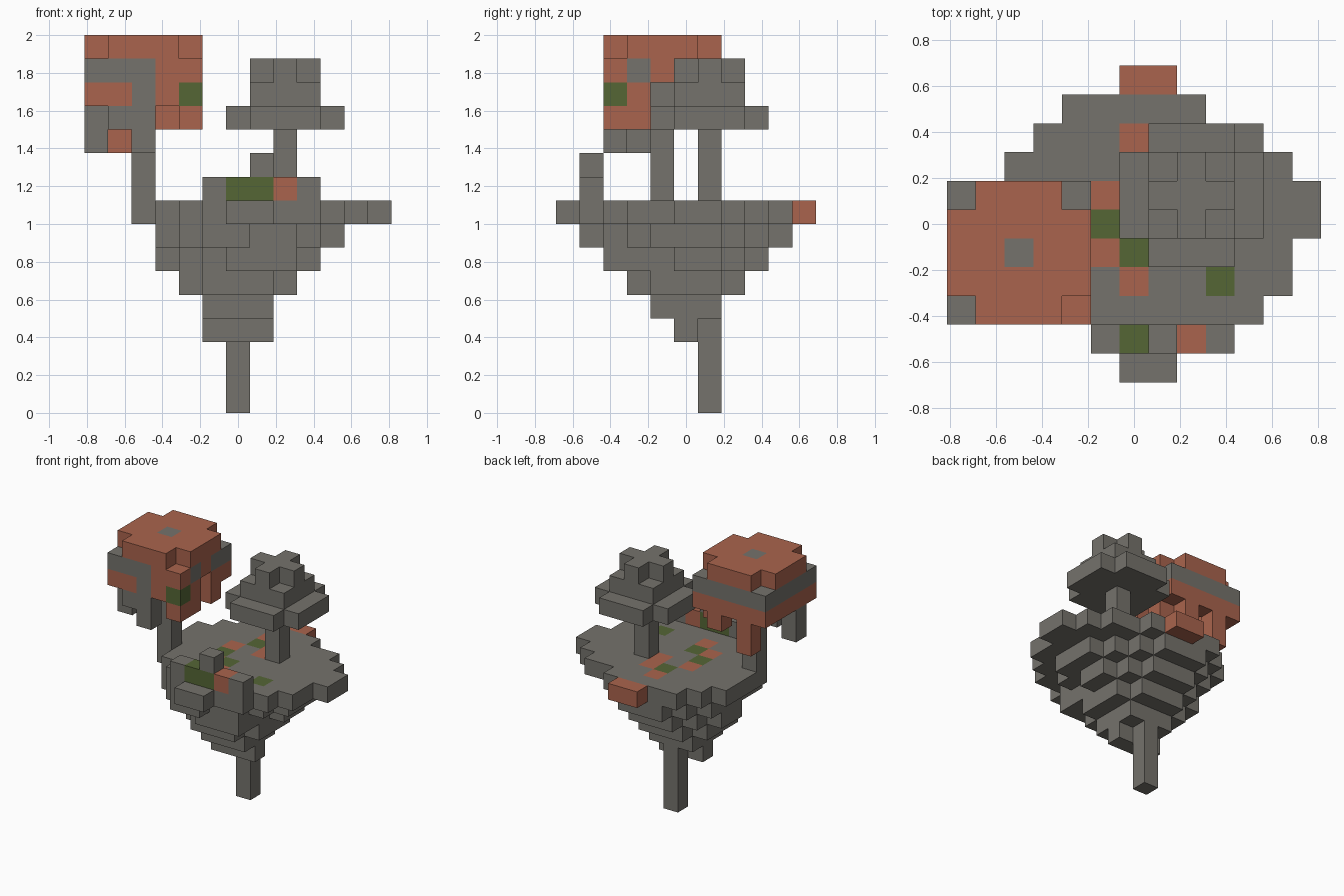
import bpy, bmesh
from mathutils import Vector

cube = bpy.data.objects.get("Cube")
if cube:
    bpy.data.objects.remove(cube, do_unlink=True)

V = 0.125                                   # block size
ORIGIN = Vector((-6.5, -5.5, 0)) * V
STONE, RUST, MOSS = range(3)


def material(name, rgb):
    m = bpy.data.materials.new(name)
    m.use_nodes = True
    m.diffuse_color = (*rgb, 1)
    bsdf = next(n for n in m.node_tree.nodes if n.type == 'BSDF_PRINCIPLED')
    bsdf.inputs["Base Color"].default_value = (*rgb, 1)
    return m


materials = [material("stone grey", (0.178, 0.17, 0.15)),
             material("rust orange", (0.40, 0.127, 0.075)),
             material("moss green", (0.09, 0.133, 0.036))]


def box(part, xs, ys, zs, colour=STONE):
    """Fill an inclusive range of blocks."""
    for x in range(xs[0], xs[-1] + 1):
        for y in range(ys[0], ys[-1] + 1):
            for z in range(zs[0], zs[-1] + 1):
                part[x, y, z] = colour


def rows(part, z, first_y, spans):
    """One layer, given as a first and last block for each row."""
    for dy, (a, b) in enumerate(spans):
        box(part, (a, b), (first_y + dy,), (z,))


def trim_corners(part, x0, x1, y0, y1, z):
    for x in (x0, x1):
        for y in (y0, y1):
            part.pop((x, y, z))


def paint(part, colour, *cells):
    for c in cells:
        part[c] = colour


# Floating island: plateau, tapering underside and root
plateau, underside, root = {}, {}, {}
rows(plateau, 8, 0, [(6, 7), (5, 9), (4, 10), (3, 11), (2, 11), (2, 12),
                     (2, 12), (2, 11), (3, 10), (4, 8), (6, 7)])
paint(plateau, RUST, *[(x, y, 8) for x, y in
      ((6, 10), (7, 10), (6, 8), (7, 7), (7, 6), (5, 6), (5, 4), (6, 3))])
paint(plateau, MOSS, *[(x, y, 8) for x, y in
      ((6, 7), (5, 5), (6, 4), (9, 3))])
rows(underside, 7, 1, [(5, 6), (4, 8), (3, 9), (3, 10), (3, 10),
                       (3, 10), (3, 9), (4, 8), (5, 7)])
rows(underside, 6, 2, [(6, 8), (5, 8), (4, 8), (3, 9), (3, 9), (4, 8), (5, 7)])
rows(underside, 5, 3, [(5, 7), (4, 8), (4, 8), (4, 8), (5, 7)])
box(underside, (5, 7), (4, 6), (4,))
rows(underside, 3, 5, [(5, 7), (6, 6)])
box(root, (6,), (6,), (0, 2))

# Low wall on the front rim
wall = {}
box(wall, (5, 9), (1,), (9,))
box(wall, (6, 7), (1,), (9,), MOSS)
box(wall, (8,), (1,), (9,), RUST)
box(wall, (7,), (1,), (10,))

# Small stepped tree
small_trunk, small_crown = {}, {}
box(small_trunk, (8,), (6,), (9, 11))
box(small_crown, (6, 10), (4, 8), (12,))
trim_corners(small_crown, 6, 10, 4, 8, 12)
box(small_crown, (7, 9), (5, 7), (13, 14))
trim_corners(small_crown, 7, 9, 5, 7, 14)

# Large drooping tree
large_trunk, large_crown = {}, {}
box(large_crown, (0, 4), (2, 6), (15,), RUST)
trim_corners(large_crown, 0, 4, 2, 6, 15)
box(large_crown, (0, 4), (2, 6), (14,))
paint(large_crown, RUST, (3, 2, 14), (4, 2, 14), (4, 4, 14))
box(large_crown, (0, 4), (2, 6), (13,), RUST)
for x in range(1, 4):                       # hollow under the canopy
    for y in range(3, 6):
        large_crown.pop((x, y, 13))
large_crown.pop((4, 4, 13))
paint(large_crown, STONE, (2, 2, 13))
paint(large_crown, MOSS, (4, 2, 13))
# Hanging strands
box(large_crown, (0,), (3,), (11, 12))
box(large_crown, (1,), (2,), (12,))
box(large_crown, (2,), (2,), (11, 12))
box(large_crown, (1,), (6,), (11, 12), RUST)
paint(large_crown, RUST, (4, 2, 12), (4, 3, 12), (4, 5, 12), (3, 6, 12))
for z in range(9, 16):
    large_crown.pop((2, 4, z), None)
box(large_trunk, (2,), (4,), (9, 15))

parts = {"plateau": plateau, "underside": underside, "root": root,
         "front_wall": wall, "small_tree_trunk": small_trunk,
         "small_tree_crown": small_crown, "large_tree_trunk": large_trunk,
         "large_tree_crown": large_crown}
solid = set().union(*parts.values())


def build(name, part):
    """Make a mesh from the exposed sides of the blocks."""
    bm = bmesh.new()
    for cell, colour in part.items():
        for axis in range(3):
            for side in (0, 1):
                near = list(cell)
                near[axis] += 2 * side - 1
                if tuple(near) in solid:
                    continue
                ring = []
                for a, b in ((0, 0), (1, 0), (1, 1), (0, 1)):
                    p = Vector(cell)
                    p[axis] += side
                    p[(axis + 1) % 3] += a
                    p[(axis + 2) % 3] += b
                    ring.append(bm.verts.new(ORIGIN + p * V))
                face = bm.faces.new(ring if side else ring[::-1])
                face.material_index = colour
    bmesh.ops.remove_doubles(bm, verts=bm.verts, dist=0.001)
    mesh = bpy.data.meshes.new(name)
    bm.to_mesh(mesh)
    bm.free()
    for m in materials:
        mesh.materials.append(m)
    bpy.context.collection.objects.link(bpy.data.objects.new(name, mesh))


for name, part in parts.items():
    build(name, part)
